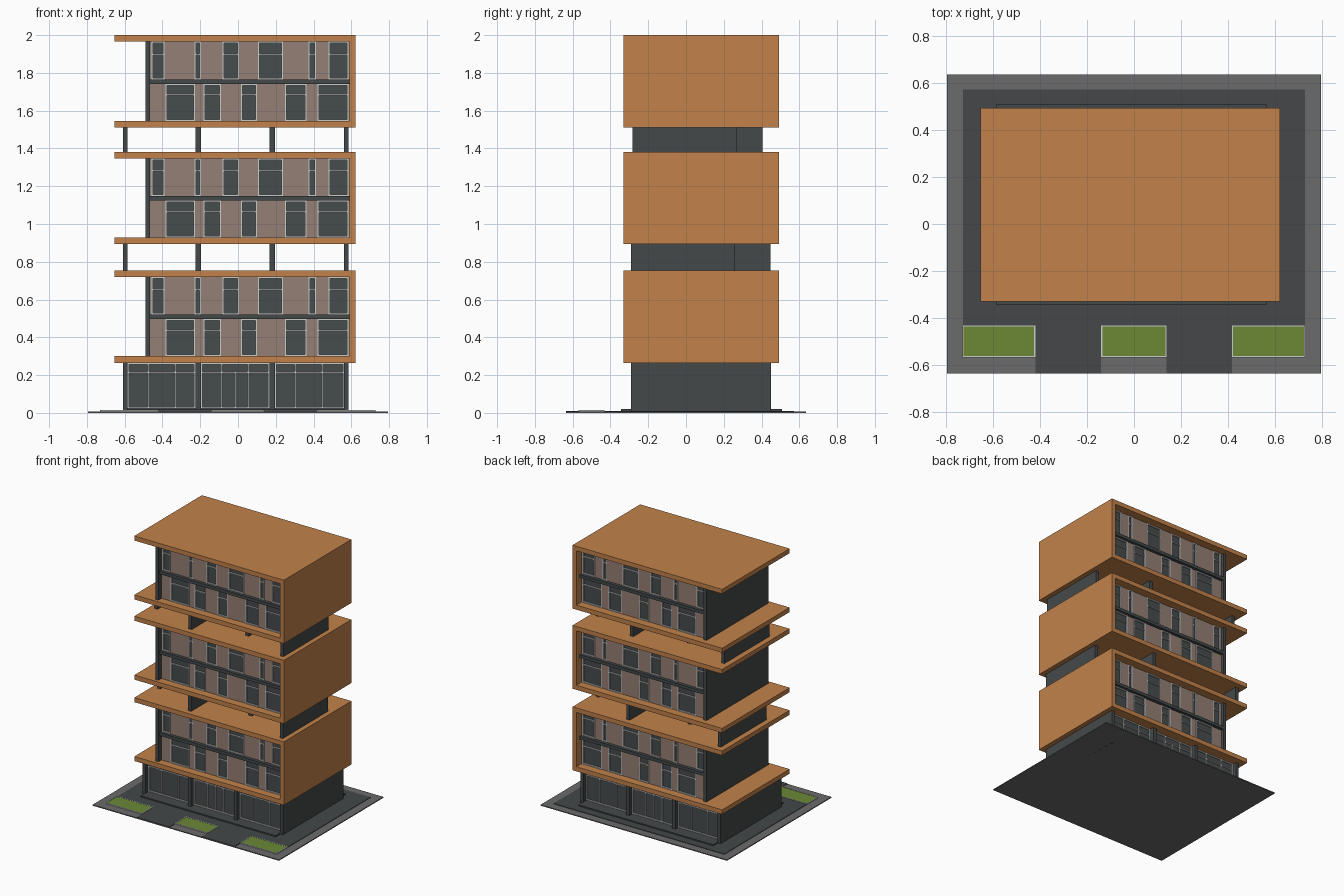
import bpy, bmesh

if "Cube" in bpy.data.objects:
    bpy.data.objects.remove(bpy.data.objects["Cube"])

def mat(name, r, g, b):
    m = bpy.data.materials.new(name)
    m.diffuse_color = (r, g, b, 1)
    m.use_nodes = True
    m.node_tree.nodes["Principled BSDF"].inputs["Base Color"].default_value = m.diffuse_color
    return m

ORANGE = mat("orange_cladding", 0.54, 0.222, 0.07)
DARK = mat("dark_wall", 0.058, 0.066, 0.068)
GLASS = mat("dark_glass", 0.062, 0.072, 0.075)
PANEL = mat("brown_panel", 0.30, 0.215, 0.178)
FRAME = mat("light_frame", 0.60, 0.61, 0.60)
GREY = mat("grey_paving", 0.145, 0.145, 0.145)
PATH = mat("dark_paving", 0.058, 0.064, 0.066)
GRASS = mat("grass", 0.145, 0.25, 0.036)

def make(name, bm, material):
    bmesh.ops.recalc_face_normals(bm, faces=bm.faces)
    me = bpy.data.meshes.new(name)
    bm.to_mesh(me)
    bm.free()
    me.materials.append(material)
    ob = bpy.data.objects.new(name, me)
    bpy.context.collection.objects.link(ob)
    return ob

def boxes(name, material, items):
    """One object from boxes given as (x0, x1, y0, y1, z0, z1)."""
    bm = bmesh.new()
    for x0, x1, y0, y1, z0, z1 in items:
        vs = bmesh.ops.create_cube(bm, size=1)["verts"]
        for v in vs:
            v.co = (x1 if v.co.x > 0 else x0, y1 if v.co.y > 0 else y0, z1 if v.co.z > 0 else z0)
    return make(name, bm, material)

MID = 0.08  # building centre in y; front and back facades mirror about it

def both(x0, x1, d0, d1, z0, z1):
    """Front and back copies; d is distance from the building centre."""
    return [(x0, x1, MID - d1, MID - d0, z0, z1), (x0, x1, MID + d0, MID + d1, z0, z1)]

def window_bars(x0, x1, z0, z1, d, transom, mullions=(), w=0.008):
    """Frame outline, transom and mullions (x, top) on both facades."""
    out = []
    a, b = d - 0.006, d + 0.006
    for x in (x0, x1 - w):
        out += both(x, x + w, a, b, z0, z1)
    for z in (z0, z1 - w, transom):
        out += both(x0 + w, x1 - w, a, b, z, z + w)
    for x, top in mullions:
        out += both(x - w / 2, x + w / 2, a, b, z0 + w, top)
    return out

# Site: paving, paths and planters
boxes("paving_base", GREY, [(-0.795, 0.795, -0.636, 0.636, 0, 0.007)])
boxes("dark_paths", PATH, [(-0.728, 0.728, -0.432, 0.573, 0.002, 0.011),
                           (-0.42, -0.14, -0.636, -0.432, 0.002, 0.011),
                           (0.138, 0.417, -0.636, -0.432, 0.002, 0.011)])
beds = [(-0.73, -0.42), (-0.14, 0.138), (0.417, 0.728)]
boxes("lawn_beds", GRASS, [(a + 0.005, b - 0.005, -0.562, -0.437, 0.002, 0.0125) for a, b in beds])
curbs = []
for a, b in beds:
    curbs += [(a, b, -0.568, -0.562, 0.002, 0.014), (a, b, -0.437, -0.432, 0.002, 0.014),
              (a, a + 0.005, -0.562, -0.437, 0.002, 0.014), (b - 0.005, b, -0.562, -0.437, 0.002, 0.014)]
boxes("bed_curbs", FRAME, curbs)
boxes("entrance_step", DARK, [(-0.588, 0.563, -0.345, 0.508, 0.005, 0.02)])

# Ground floor: glazed core, side walls and pillars
boxes("shop_glass", GLASS, [(-0.59, 0.565, MID - 0.33, MID + 0.33, 0.02, 0.266)])
boxes("ground_walls", DARK, [(-0.61, -0.585, -0.29, 0.45, 0, 0.266), (0.56, 0.585, -0.29, 0.45, 0, 0.266)]
      + both(-0.225, -0.197, 0.30, 0.37, 0.02, 0.266) + both(0.167, 0.195, 0.30, 0.37, 0.02, 0.266))
bars = []
for x0, x1, mull in [(-0.585, -0.225, ((-0.475, 0.258), (-0.333, 0.258))),
                     (-0.197, 0.167, ((-0.085, 0.258), (-0.015, 0.21), (0.053, 0.258))),
                     (0.195, 0.563, ((0.302, 0.258), (0.445, 0.258)))]:
    bars += window_bars(x0, x1, 0.022, 0.264, 0.332, 0.21, mull)
boxes("shop_frames", FRAME, bars)

# Upper blocks: C-shaped shell with two storeys of windows
UPPER = [(-0.457, -0.39), (-0.23, -0.195), (-0.082, 0.006), (0.105, 0.238), (0.373, 0.412), (0.478, 0.585)]
LOWER = [(-0.385, -0.228), (-0.182, -0.09), (0.017, 0.10), (0.25, 0.362), (0.42, 0.585)]
L, R = -0.465, 0.59

for i, z in enumerate((0.265, 0.893, 1.511)):
    n = f"block_{i + 1}_"
    top = z + 0.489
    # orange shell, open on the left
    bm = bmesh.new()
    profile = [(-0.653, z), (0.622, z), (0.622, top), (-0.653, top), (-0.653, top - 0.035),
               (R, top - 0.035), (R, z + 0.035), (-0.653, z + 0.035)]
    face = bm.faces.new([bm.verts.new((x, -0.33, h)) for x, h in profile])
    ext = bmesh.ops.extrude_face_region(bm, geom=[face])["geom"]
    bmesh.ops.translate(bm, vec=(0, 0.823, 0), verts=[v for v in ext if isinstance(v, bmesh.types.BMVert)])
    make(n + "shell", bm, ORANGE)

    z0, z1 = z + 0.035, top - 0.035
    boxes(n + "glass_core", GLASS, [(L, R, MID - 0.34, MID + 0.34, z0, z1)])
    boxes(n + "left_wall", DARK, [(-0.49, L, -0.305, 0.45, z0, z1)])
    boxes(n + "floor_band", DARK, both(L, R, 0.33, 0.372, z + 0.231, z + 0.255))
    panels, bars = [], []
    for wins, a, b, tr in ((LOWER, z0, z + 0.231, z + 0.168), (UPPER, z + 0.255, z1, z + 0.384)):
        edges = [L] + [x for w in wins for x in w] + [R]
        for x0, x1 in zip(edges[::2], edges[1::2]):
            panels += both(x0, x1, 0.335, 0.348, a, b)
        for x0, x1 in wins:
            bars += window_bars(x0, x1, a, b, 0.345, tr)
    boxes(n + "panels", PANEL, panels)
    boxes(n + "window_frames", FRAME, bars)

# Open storeys: staggered fin walls between the blocks
for i, (z0, z1, front, back) in enumerate([(0.752, 0.895, (-0.29, 0.26), (-0.11, 0.447)),
                                           (1.380, 1.513, (-0.283, 0.27), (-0.145, 0.405))]):
    fins = [(-0.61, -0.585, *back), (-0.225, -0.197, *front), (0.167, 0.195, *back), (0.56, 0.585, *front)]
    boxes(f"open_storey_{i + 1}_fins", DARK, [(*f, z0, z1) for f in fins])
